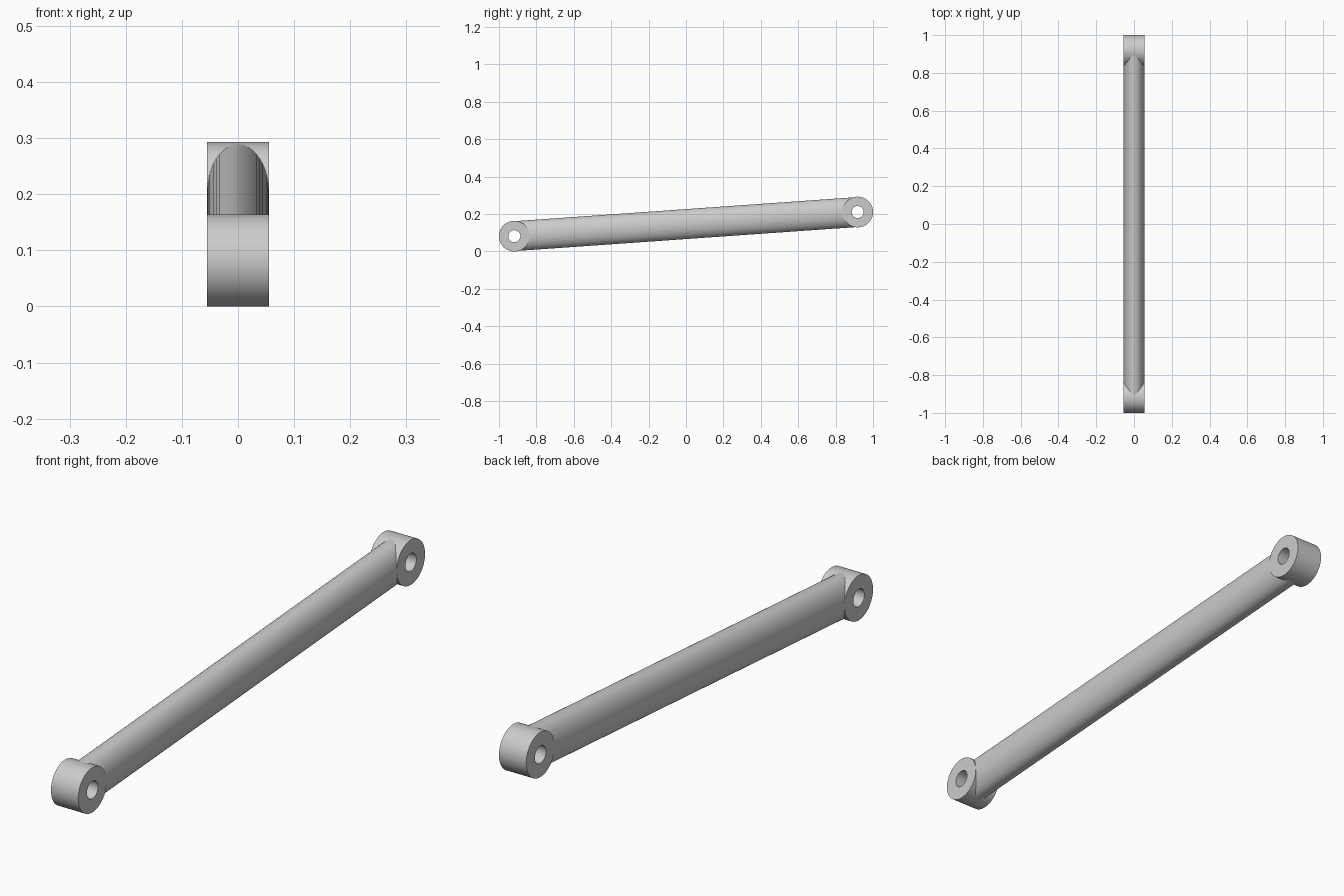
import bpy, bmesh, math
from mathutils import Matrix, Vector

cube = bpy.data.objects.get("Cube")
if cube:
    bpy.data.objects.remove(cube)

HALF_W = 0.055          # half width across x
EYE_R, BORE_R = 0.082, 0.032
ROD_H = 0.08            # half height of the oval rod
ENDS = {"front": Vector((0, -0.918, 0.082)), "back": Vector((0, 0.918, 0.211))}

steel = bpy.data.materials.new("light_grey_metal")
steel.use_nodes = True
grey = (0.6, 0.6, 0.6, 1)
steel.diffuse_color = grey
steel.node_tree.nodes["Principled BSDF"].inputs["Base Color"].default_value = grey


def add_object(name, bm):
    bmesh.ops.recalc_face_normals(bm, faces=bm.faces[:])
    mesh = bpy.data.meshes.new(name)
    bm.to_mesh(mesh)
    bm.free()
    mesh.materials.append(steel)
    obj = bpy.data.objects.new(name, mesh)
    bpy.context.collection.objects.link(obj)
    return obj


def smooth(obj):
    bpy.ops.object.select_all(action="DESELECT")
    obj.select_set(True)
    bpy.context.view_layer.objects.active = obj
    bpy.ops.object.shade_smooth_by_angle(angle=math.radians(35))


def ring(bm, radius, x, centre, n=64):
    steps = [2 * math.pi * i / n for i in range(n)]
    return [bm.verts.new(centre + Vector((x, radius * math.cos(a), radius * math.sin(a))))
            for a in steps]


def eyelet(name, centre):
    # Bored bushing: four rings bridged into a closed tube
    bm = bmesh.new()
    loops = [ring(bm, r, x, centre) for r, x in
             ((EYE_R, -HALF_W), (EYE_R, HALF_W), (BORE_R, HALF_W), (BORE_R, -HALF_W))]
    for k, a in enumerate(loops):
        b = loops[(k + 1) % len(loops)]
        for i in range(len(a)):
            j = (i + 1) % len(a)
            bm.faces.new((a[i], a[j], b[j], b[i]))
    smooth(add_object(name, bm))


# Oval rod running between the two eyelet centres
bm = bmesh.new()
N = 48
sections = [[bm.verts.new(c + Vector((HALF_W * math.cos(2 * math.pi * i / N), 0,
                                      ROD_H * math.sin(2 * math.pi * i / N))))
             for i in range(N)] for c in ENDS.values()]
a, b = sections
for i in range(N):
    j = (i + 1) % N
    bm.faces.new((a[i], a[j], b[j], b[i]))
bm.faces.new(a)
bm.faces.new(b)
rod = add_object("rod", bm)

for side, centre in ENDS.items():
    eyelet(side + "_eyelet", centre)

    # Clearance hole in the rod, hidden inside the eyelet wall
    bm = bmesh.new()
    bmesh.ops.create_cone(bm, cap_ends=True, segments=48, radius1=BORE_R + 0.01,
                          radius2=BORE_R + 0.01, depth=0.3,
                          matrix=Matrix.Translation(centre) @ Matrix.Rotation(math.pi / 2, 4, "Y"))
    cutter = add_object(side + "_bore_cutter", bm)
    cutter.hide_render = True
    cutter.display_type = "WIRE"
    cut = rod.modifiers.new(side + "_bore", "BOOLEAN")
    cut.operation = "DIFFERENCE"
    cut.solver = "EXACT"
    cut.object = cutter

# Bake the bores, then drop the cutters
bpy.context.view_layer.objects.active = rod
for mod in list(rod.modifiers):
    cutter = mod.object
    bpy.ops.object.modifier_apply(modifier=mod.name)
    bpy.data.objects.remove(cutter)
smooth(rod)
